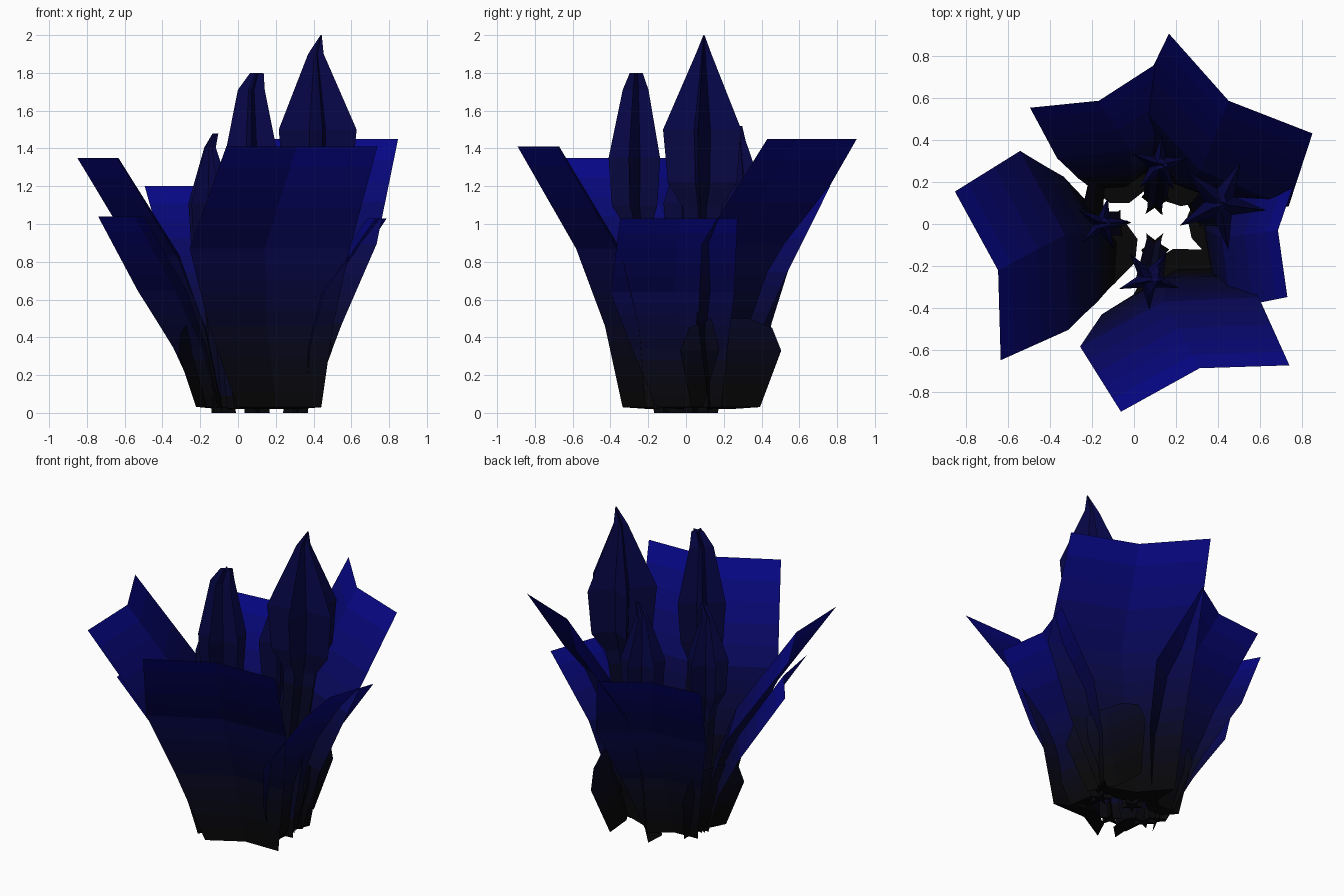
import bpy, bmesh, math
from mathutils import Vector

if "Cube" in bpy.data.objects:
    bpy.data.objects.remove(bpy.data.objects["Cube"])

# Shared colour ramps: black at the root fading to blue
def ramp(name, top, n, power):
    mats = []
    for i in range(n):
        t = ((i + 0.5) / n) ** power
        m = bpy.data.materials.new(f"{name}_{i}")
        m.diffuse_color = [0.002 + (c - 0.002) * t for c in top] + [1]
        m.use_nodes = True
        m.node_tree.nodes["Principled BSDF"].inputs["Base Color"].default_value = m.diffuse_color
        mats.append(m)
    return mats

LEAF = ramp("leaf_blue", (0.002, 0.002, 0.25), 20, 2.3)
BUD = ramp("bud_blue", (0.002, 0.002, 0.07), 10, 1.3)

def finish(name, bm, mats, height):
    for f in bm.faces:
        t = f.calc_center_median().z / height
        f.material_index = max(0, min(len(mats) - 1, int(t * len(mats))))
    bmesh.ops.recalc_face_normals(bm, faces=bm.faces)
    me = bpy.data.meshes.new(name)
    bm.to_mesh(me)
    bm.free()
    for m in mats:
        me.materials.append(m)
    ob = bpy.data.objects.new(name, me)
    bpy.context.collection.objects.link(ob)

def lerp_rows(rows, n):
    out = [rows[0]]
    for a, b in zip(rows, rows[1:]):
        for k in range(1, n + 1):
            out.append([p + (q - p) * k / n for p, q in zip(a, b)])
    return out

# Leaf rows: half width, outward lean, sideways skew, fold depth, height
BIG = [(0.13, -0.12, 0.03, 0.04, 0.02), (0.23, 0.00, 0.02, 0.06, 0.03),
       (0.34, 0.05, -0.04, 0.09, 0.46), (0.44, 0.17, -0.08, 0.10, 0.87),
       (0.415, 0.52, 0.00, 0.10, 1.41)]
SHORT = [(0.19, 0.00, 0.0, 0.04, 0.03), (0.28, 0.09, 0.0, 0.03, 0.33),
         (0.23, 0.09, 0.0, 0.02, 0.45), (0.10, 0.08, 0.0, 0.0, 0.50)]

# "tuck" pulls the root towards the middle without moving the upper half
def leaf(name, rows, x, y, angle, s, top, colour_height, tuck=0.0):
    a = math.radians(angle)
    out = Vector((math.cos(a), math.sin(a), 0))
    side = Vector((-out.y, out.x, 0))
    zs = (top - 0.03) / (rows[-1][4] - 0.03)
    bm = bmesh.new()
    prev = None
    for hw, v, u, fold, z in lerp_rows(rows, 5):
        pull = tuck * max(0, 1 - z / 0.87)
        c = Vector((x, y, 0.03 + (z - 0.03) * zs)) + side * u * s + out * (v * s - pull)
        hw *= 1 - 2 * pull
        ring = [bm.verts.new(c - side * hw * s),
                bm.verts.new(c - out * fold * s),
                bm.verts.new(c + side * hw * s)]
        if prev:
            for i in range(2):
                bm.faces.new((prev[i], prev[i + 1], ring[i + 1], ring[i]))
        prev = ring
    finish(name, bm, LEAF, colour_height)

# Tall outer leaves
leaf("front_leaf", BIG, 0.20, -0.28, -74.6, 1.0, 1.41, 1.41)
leaf("left_leaf", BIG, -0.24, -0.11, 195.2, 1.0, 1.35, 1.35, 0.10)
leaf("back_right_leaf", BIG, 0.21, 0.24, 55.2, 1.0, 1.45, 1.45)
# Smaller leaves
leaf("back_left_leaf", BIG, -0.06, 0.28, 109.3, 0.77, 1.20, 1.20, 0.06)
leaf("right_leaf", BIG, 0.37, 0.0, -5.5, 0.75, 1.03, 1.03)
leaf("lower_left_leaf", BIG, -0.26, -0.10, 203, 0.75, 1.04, 1.04, 0.12)
# Short root leaves
leaf("short_right_leaf", SHORT, 0.33, 0.21, 17, 1.0, 0.50, 1.5)
leaf("short_left_leaf", SHORT, -0.18, 0.06, 165, 0.85, 0.47, 1.5)

# Stem and bud lofted from star rings: height fraction, radius factor
def bud(name, base, tip, height, radius, spin, blunt=0.03):
    rings = [(0, 0.07 / radius), (0.06, 0.06 / radius), (0.5, 0.46),
             (0.545, 0.5), (0.61, 0.88), (0.75, 1.0),
             (0.95, max(blunt, 0.2)), (1, blunt * 0.5)]
    n = 5
    bm = bmesh.new()
    prev = None
    for t, r in rings:
        k = min(1, t / 0.6)
        cx = base[0] + (tip[0] - base[0]) * k
        cy = base[1] + (tip[1] - base[1]) * k
        if t == 1:
            cx += 0.03
        ring = []
        for i in range(2 * n):
            a = math.radians(spin) + math.pi * i / n
            q = radius * r * (0.34 if i % 2 else 1)
            ring.append(bm.verts.new((cx + q * math.cos(a), cy + q * math.sin(a), t * height)))
        if prev:
            for i in range(2 * n):
                j = (i + 1) % (2 * n)
                bm.faces.new((prev[i], prev[j], ring[j], ring[i]))
        else:
            bm.faces.new(ring[::-1])
        prev = ring
    bm.faces.new(prev)
    finish(name, bm, BUD, height * 0.85)

bud("tall_bud", (0.30, 0.05), (0.41, 0.095), 2.0, 0.22, -8)
bud("front_bud", (0.10, -0.10), (0.07, -0.26), 1.8, 0.15, 55, 0.5)
bud("left_bud", (-0.08, 0.0), (-0.15, 0.0), 1.48, 0.13, 150, 0.25)
bud("back_bud", (0.10, 0.10), (0.12, 0.28), 1.52, 0.14, 85, 0.25)
